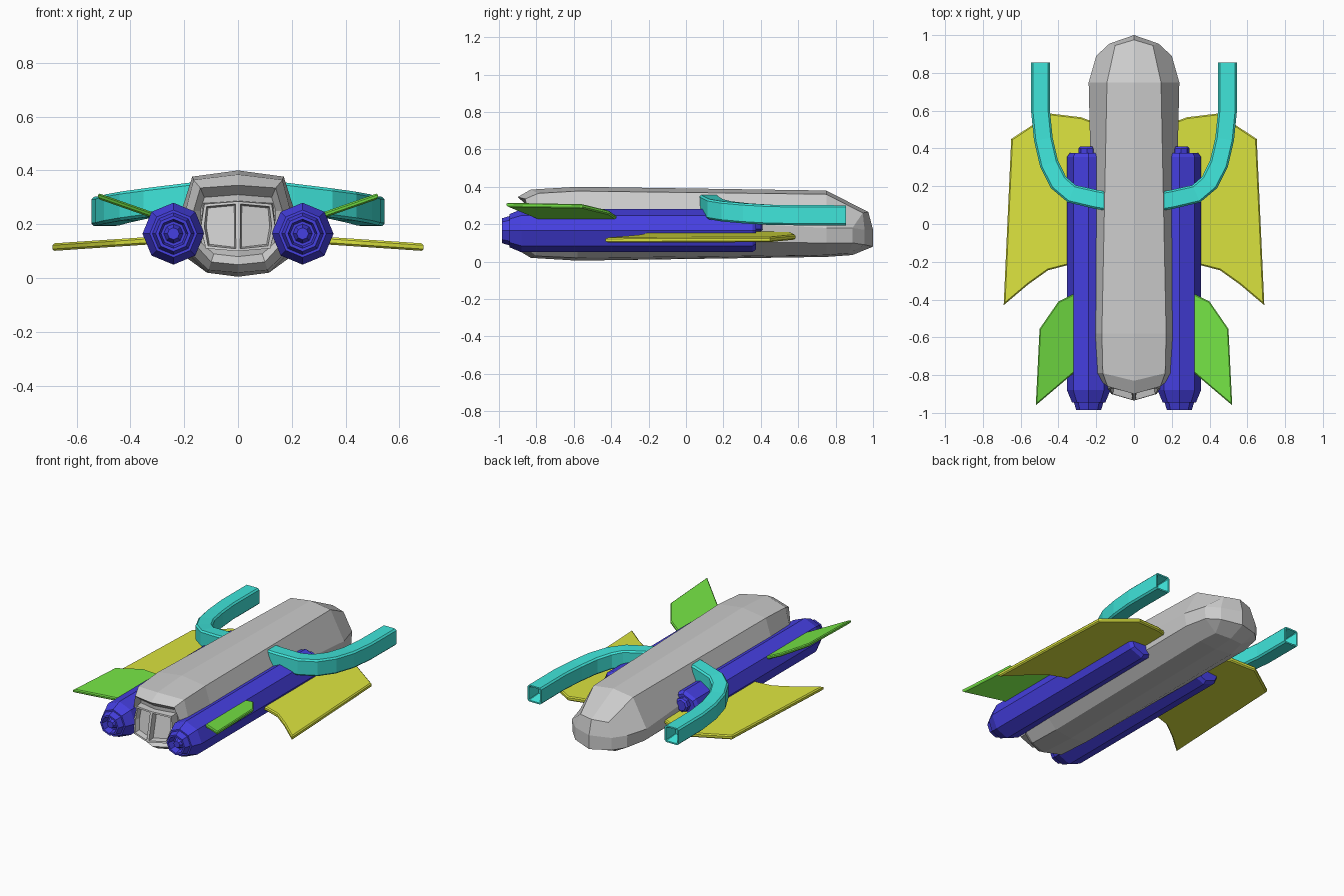
import bpy, bmesh, math
from mathutils import Vector

if "Cube" in bpy.data.objects:
    bpy.data.objects.remove(bpy.data.objects["Cube"])


def material(name, rgb):
    m = bpy.data.materials.new(name)
    m.diffuse_color = (*rgb, 1)
    m.use_nodes = True
    m.node_tree.nodes["Principled BSDF"].inputs["Base Color"].default_value = m.diffuse_color
    return m


BLUE = material("engine_blue", (0.06, 0.05, 0.75))
CYAN = material("arm_cyan", (0.05, 0.78, 0.70))
YELLOW = material("wing_yellow", (0.72, 0.78, 0.05))
GREEN = material("fin_green", (0.18, 0.78, 0.06))


def finish(name, bm, mat=None):
    """Mirror across x = 0, tidy and link as an object."""
    bmesh.ops.remove_doubles(bm, verts=bm.verts, dist=0.0005)
    bmesh.ops.mirror(bm, geom=bm.verts[:] + bm.edges[:] + bm.faces[:],
                     axis='X', merge_dist=0.0005)
    bmesh.ops.recalc_face_normals(bm, faces=bm.faces)
    me = bpy.data.meshes.new(name)
    bm.to_mesh(me)
    bm.free()
    ob = bpy.data.objects.new(name, me)
    bpy.context.collection.objects.link(ob)
    if mat:
        me.materials.append(mat)
    return ob


def loft(bm, rings, closed):
    """Skin successive rings of points; returns the vertex rings."""
    vs = [[bm.verts.new(p) for p in r] for r in rings]
    n = len(rings[0])
    for a, b in zip(vs, vs[1:]):
        for i in range(n if closed else n - 1):
            j = (i + 1) % n
            bm.faces.new((a[i], a[j], b[j], b[i]))
    return vs


def lathe(name, profile, x, z, mat, sides=8):
    bm = bmesh.new()
    rings = [[(x + r * math.sin(math.tau * i / sides), y,
               z + r * math.cos(math.tau * i / sides)) for i in range(sides)]
             for y, r in profile]
    vs = loft(bm, rings, True)
    bm.faces.new(vs[0])
    bm.faces.new(vs[-1])
    return finish(name, bm, mat)


def plate(name, outline, height, t, bevel, mat):
    """Thin slab; height(x) gives its middle surface."""
    bm = bmesh.new()
    vs = loft(bm, [[(x, y, height(x) + s * t / 2) for x, y in outline]
                   for s in (-1, 1)], True)
    faces = [bm.faces.new(v) for v in vs]
    bmesh.ops.recalc_face_normals(bm, faces=bm.faces)
    edges = {e for f in faces for e in f.edges}
    bmesh.ops.bevel(bm, geom=list(edges), offset=bevel, segments=1, affect='EDGES')
    return finish(name, bm, mat)


# Hull: half sections (top centre, top edge, widest, low side, bottom edge, bottom centre)
def section(y, *xz):
    return [(x, y, z) for x, z in xz]


nose_cap = [(0, 1.0, .17), (.13, .955, .17), (.13, .955, .17),
            (.13, .955, .09), (.13, .955, .09), (0, 1.0, .08)]
nose = [(0, .975, .265), (.10, .945, .26), (.20, .89, .18),
        (.195, .89, .10), (.10, .87, .045), (0, .89, .035)]
front = section(.75, (0, .38), (.143, .36), (.24, .18), (.225, .10), (.12, .035), (0, .025))
rear = section(-.58, (0, .40), (.17, .377), (.21, .25), (.205, .11), (.115, .02), (0, .005))
shoulder = [(0, -.83, .385), (.165, -.79, .365), (.195, -.79, .25),
            (.195, -.79, .11), (.11, -.80, .03), (0, -.83, .02)]
lip = [(0, -.90, .345), (.14, -.86, .335), (.165, -.84, .25),
       (.155, -.84, .12), (.10, -.84, .06), (0, -.88, .05)]
groove = [(0, -.86, .31), (.125, -.82, .30), (.14, -.81, .25),
          (.135, -.81, .13), (.09, -.81, .09), (0, -.84, .08)]
bm = bmesh.new()
rings = loft(bm, [nose_cap, nose, front, rear, shoulder, lip, groove], False)
c = rings[0]
bm.faces.new((c[0], c[1], c[3], c[5]))
g = rings[-1]
bm.faces.new(g)
bmesh.ops.dissolve_degenerate(bm, dist=0.0005, edges=bm.edges)
finish("hull", bm)

# Slanted rear panel with two recessed windows
bm = bmesh.new()
back = [(0, -.80, .29), (.13, -.80, .28), (.14, -.80, .19), (.12, -.80, .11), (0, -.80, .10)]
face = [(0, -.895, .285), (.125, -.865, .275), (.138, -.875, .19), (.12, -.90, .11), (0, -.935, .10)]
vs = loft(bm, [back, face], False)
panel = bm.faces.new(vs[1])
bmesh.ops.recalc_face_normals(bm, faces=bm.faces)
bmesh.ops.inset_region(bm, faces=[panel], thickness=.013, use_boundary=True)
bmesh.ops.inset_region(bm, faces=[panel], thickness=.008, use_boundary=True)
bmesh.ops.translate(bm, verts=panel.verts, vec=(0, .035, 0))
finish("rear_panel", bm)

# Engines: eight-sided pods with stepped nozzles, plus small forward stubs
lathe("engines", [(.375, .05), (.375, .10), (.355, .115), (-.88, .115), (-.945, .088),
                  (-.945, .078), (-.985, .066), (-.985, .054), (-.94, .046),
                  (-.94, .036), (-.975, .022)], .24, .165, BLUE)
lathe("engine_stubs", [(.41, .034), (.40, .045), (.30, .045)], .25, .205, BLUE)

# Main wings, drooping slightly to the tips
plate("wings", [(.18, .54), (.24, .55), (.28, .565), (.445, .585), (.65, .45),
                (.69, -.43), (.56, -.32), (.455, -.245), (.36, -.22), (.18, -.20)],
      lambda x: .145 - .067 * (x - .24), .028, .007, YELLOW)

# Tail fins, angled upwards
plate("tail_fins", [(.27, -.34), (.32, -.37), (.40, -.41), (.50, -.555),
                    (.52, -.96), (.32, -.79), (.27, -.75)],
      lambda x: .235 + .35 * (x - .32), .022, .006, GREEN)

# Curved forward arms: chamfered box tube with hollow front ends
path = [Vector(p) for p in ((.14, .12, .305), (.20, .13, .297), (.33, .16, .28), (.40, .22, .268),
                            (.45, .32, .258), (.48, .45, .25), (.495, .60, .248), (.495, .855, .247))]
w, h, k = .05, .054, .010
shape = [(w, h - k), (w - k, h), (k - w, h), (-w, h - k),
         (-w, k - h), (k - w, -h), (w - k, -h), (w, k - h)]
rings = []
for i, p in enumerate(path):
    d = path[min(i + 1, len(path) - 1)] - path[max(i - 1, 0)]
    side = Vector((d.y, -d.x, 0)).normalized()
    rings.append([p + side * a + Vector((0, 0, b)) for a, b in shape])
bm = bmesh.new()
vs = loft(bm, rings, True)
bm.faces.new(vs[0])
muzzle = bm.faces.new(vs[-1])
bmesh.ops.recalc_face_normals(bm, faces=bm.faces)
bmesh.ops.inset_region(bm, faces=[muzzle], thickness=.010, use_boundary=True)
mid = muzzle.calc_center_median()
for v in muzzle.verts:
    v.co = mid + (v.co - mid) * 1.0
geom = bmesh.ops.extrude_discrete_faces(bm, faces=[muzzle])["faces"][0]
for v in geom.verts:
    v.co = mid + (v.co - mid) * .5 + Vector((0, -.07, 0))
finish("forward_arms", bm, CYAN)
